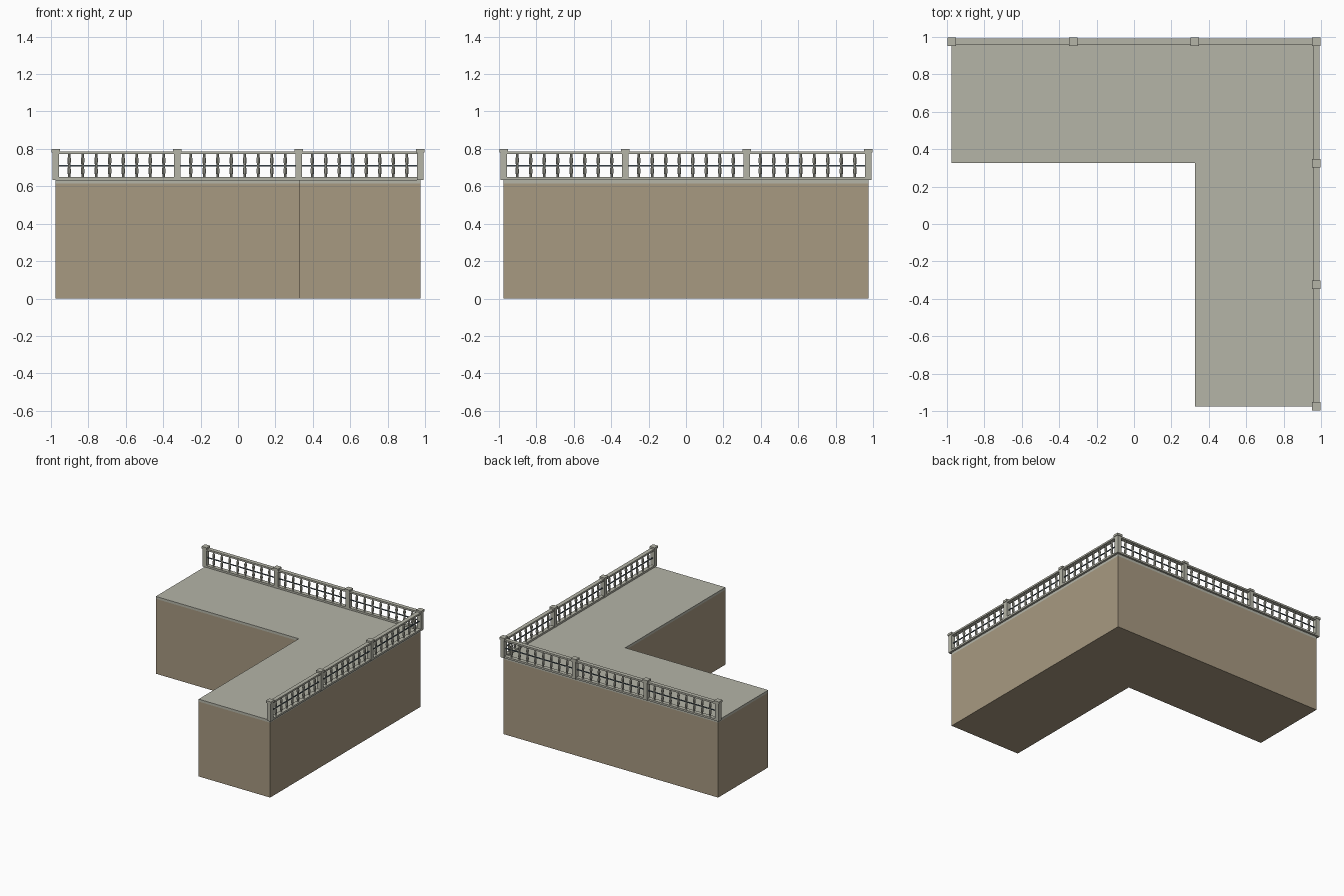
import bpy, bmesh, math
from mathutils import Matrix, Vector

cube = bpy.data.objects.get("Cube")
if cube:
    bpy.data.objects.remove(cube)


def material(name, rgb):
    m = bpy.data.materials.new(name)
    m.use_nodes = True
    m.diffuse_color = (*rgb, 1)
    m.node_tree.nodes["Principled BSDF"].inputs["Base Color"].default_value = (*rgb, 1)
    return m


WALL = material("tan wall", (0.39, 0.32, 0.22))
STONE = material("pale grey stone", (0.46, 0.46, 0.39))
METAL = material("dark blue grey metal", (0.08, 0.12, 0.15))

EDGE = 0.975          # outer wall line, also the railing centre line
INNER = 0.325         # inner corner of the L
BAY = 0.65            # distance between posts
FLOOR = 0.635         # top of the slab


def finish(name, bm, mat):
    bmesh.ops.recalc_face_normals(bm, faces=bm.faces)
    mesh = bpy.data.meshes.new(name)
    bm.to_mesh(mesh)
    bm.free()
    mesh.materials.append(mat)
    obj = bpy.data.objects.new(name, mesh)
    bpy.context.collection.objects.link(obj)
    return obj


def l_prism(name, z0, z1, mat):
    outline = [(-EDGE, EDGE), (-EDGE, INNER), (INNER, INNER),
               (INNER, -EDGE), (EDGE, -EDGE), (EDGE, EDGE)]
    bm = bmesh.new()
    base = bm.faces.new([bm.verts.new((x, y, z0)) for x, y in outline])
    top = bmesh.ops.extrude_face_region(bm, geom=[base])["geom"]
    verts = [g for g in top if isinstance(g, bmesh.types.BMVert)]
    bmesh.ops.translate(bm, verts=verts, vec=(0, 0, z1 - z0))
    return finish(name, bm, mat)


def box(bm, centre, size):
    mat = Matrix.Translation(centre) @ Matrix.Diagonal((*size, 1))
    bmesh.ops.create_cube(bm, size=1, matrix=mat)


def lathe(bm, x, y, profile, sides):
    rings = [[bm.verts.new((x + r * math.cos(2 * math.pi * i / sides),
                            y + r * math.sin(2 * math.pi * i / sides), z))
              for i in range(sides)] for r, z in profile]
    for low, high in zip(rings, rings[1:]):
        for i in range(sides):
            j = (i + 1) % sides
            bm.faces.new((low[i], low[j], high[j], high[i]))


# L-shaped block and floor slab
l_prism("wall_block", 0, 0.615, WALL)
l_prism("floor_slab", 0.615, FLOOR, STONE)

# Railing runs: start point and direction, each three bays long
runs = {"back": (Vector((-EDGE, EDGE, 0)), Vector((1, 0, 0))),
        "left": (Vector((EDGE, -EDGE, 0)), Vector((0, 1, 0)))}

BALUSTER = [(0.006, 0.648), (0.006, 0.662), (0.010, 0.672), (0.010, 0.684),
            (0.006, 0.710), (0.010, 0.736), (0.010, 0.748), (0.006, 0.758),
            (0.006, 0.774)]

for side, (start, along) in runs.items():
    middle = start + along * EDGE
    across = Vector((along.y, along.x, 0))

    # Rails
    for name, z0, z1 in (("bottom", FLOOR, 0.65), ("top", 0.772, 0.786)):
        bm = bmesh.new()
        size = along * 2 * EDGE + across * 0.033 + Vector((0, 0, z1 - z0))
        box(bm, middle + Vector((0, 0, (z0 + z1) / 2)), size)
        finish(f"{side}_{name}_rail", bm, STONE)

    # Thin rod through the balusters
    bm = bmesh.new()
    size = along * 2 * EDGE + across * 0.007 + Vector((0, 0, 0.007))
    box(bm, middle + Vector((0, 0, 0.71)), size)
    finish(f"{side}_middle_rod", bm, METAL)

    # Balusters, eight per bay
    bm = bmesh.new()
    for k in range(27):
        if k % 9:
            p = start + along * (k * BAY / 9)
            lathe(bm, p.x, p.y, BALUSTER, 8)
    finish(f"{side}_balusters", bm, STONE)

    # Capped posts; the corner post belongs to the back run
    bm = bmesh.new()
    for k in range(4 if side == "back" else 3):
        p = start + along * (k * BAY)
        box(bm, p + Vector((0, 0, 0.71)), (0.036, 0.036, 0.15))
        box(bm, p + Vector((0, 0, 0.791)), (0.046, 0.046, 0.018))
    finish(f"{side}_posts", bm, STONE)
